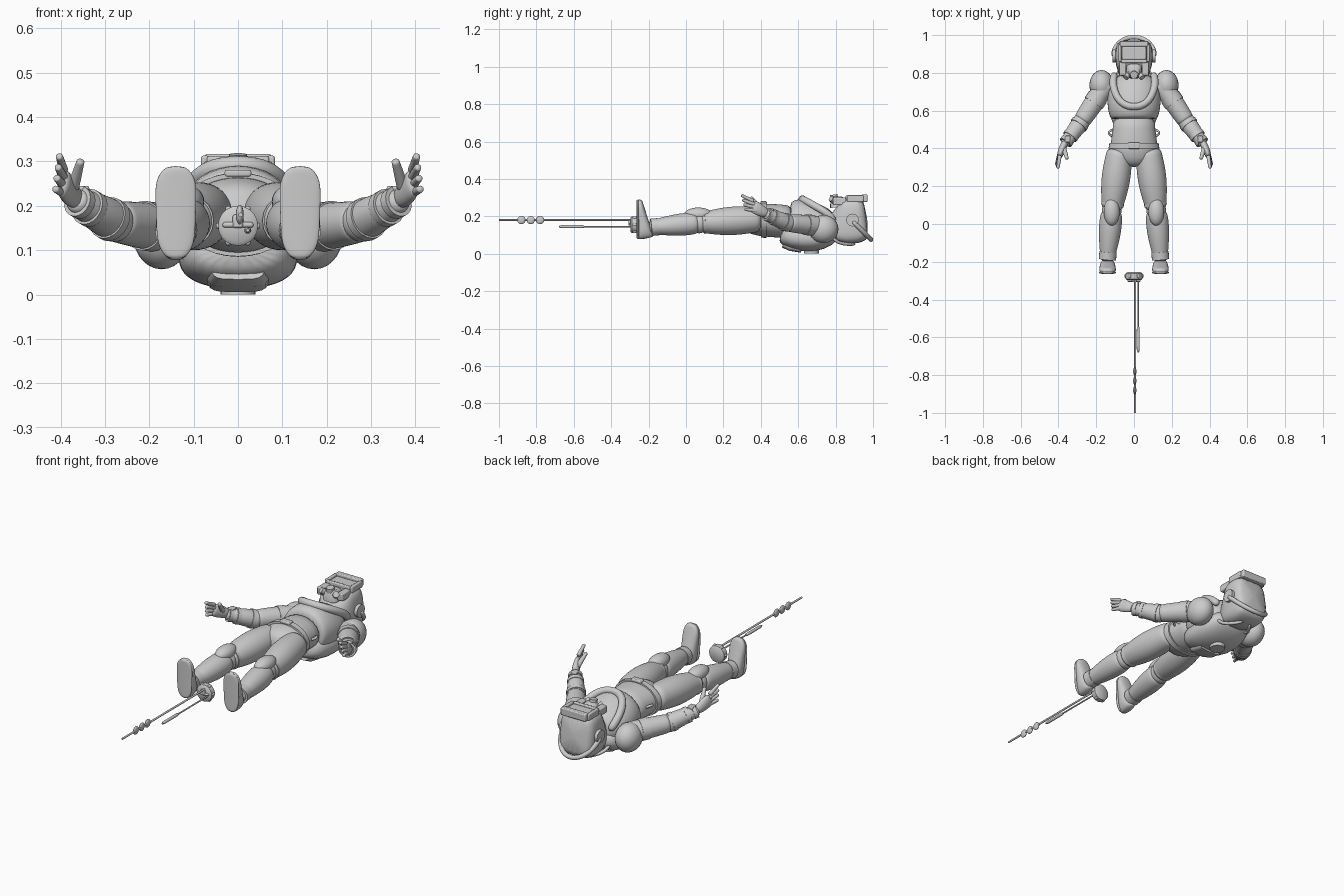
import bpy, bmesh, math
from mathutils import Vector

old = bpy.data.objects.get("Cube")
if old:
    bpy.data.objects.remove(old, do_unlink=True)

grey = bpy.data.materials.new("plain grey")
grey.use_nodes = True
grey.diffuse_color = (.6, .6, .6, 1)
grey.node_tree.nodes["Principled BSDF"].inputs["Base Color"].default_value = grey.diffuse_color


def finish(name, bm, smooth=False, mirror=False, bevel=False):
    """Turn a bmesh into a named, shaded object with its modifiers."""
    bmesh.ops.recalc_face_normals(bm, faces=bm.faces)
    mesh = bpy.data.meshes.new(name)
    bm.to_mesh(mesh)
    bm.free()
    mesh.materials.append(grey)
    mesh.shade_smooth()
    mesh.set_sharp_from_angle(angle=math.pi if smooth else math.pi / 4)
    obj = bpy.data.objects.new(name, mesh)
    bpy.context.collection.objects.link(obj)
    if mirror:
        obj.modifiers.new("mirror", "MIRROR")
    if bevel:
        modifier = obj.modifiers.new("bevel", "BEVEL")
        modifier.width, modifier.segments = .005, 2
    if smooth:
        modifier = obj.modifiers.new("smooth", "SUBSURF")
        modifier.levels = modifier.render_levels = 1


def loft(name, sections, mirror=False, power=2, smooth=True, sides=20):
    """Skin superellipse rings (centre, half width, half height) along a path."""
    bm = bmesh.new()
    centres = [Vector(section[0]) for section in sections]
    rings = []
    for i, (centre, width, height) in enumerate(sections):
        tangent = centres[min(i + 1, len(centres) - 1)] - centres[max(i - 1, 0)]
        tangent.normalize()
        reference = Vector((0, 1, 0)) if abs(tangent.z) > .85 else Vector((0, 0, 1))
        across = tangent.cross(reference).normalized()
        up = across.cross(tangent)
        ring = []
        for k in range(sides):
            angle = math.tau * k / sides
            c, s = math.cos(angle), math.sin(angle)
            u = math.copysign(abs(c) ** (2 / power), c) * width
            v = math.copysign(abs(s) ** (2 / power), s) * height
            ring.append(bm.verts.new(centres[i] + across * u + up * v))
        rings.append(ring)
    for first, second in zip(rings, rings[1:]):
        for k in range(sides):
            n = (k + 1) % sides
            bm.faces.new((first[k], first[n], second[n], second[k]))
    bm.faces.new(rings[0])
    bm.faces.new(rings[-1])
    finish(name, bm, smooth, mirror)


def body(name, rows, **options):
    """Centred loft along the body from rows (y, z, half width, half height)."""
    loft(name, [((0, y, z), width, height) for y, z, width, height in rows], **options)


def tube(name, points, radius, **options):
    loft(name, [(point, radius, radius) for point in points], **options)


def limb(name, start, end, start_radius, end_radius, bulge=0, skew=1):
    """Mirrored tapering limb whose muscle bulge peaks part way along."""
    sections = []
    for i in range(11):
        t = i / 10
        radius = start_radius + (end_radius - start_radius) * t + bulge * math.sin(math.pi * t ** skew)
        sections.append((start.lerp(end, t), radius, radius))
    loft(name, sections, mirror=True)


def band(name, start, end, position, radius, width=.04):
    """Mirrored cuff around a limb, placed by its fraction of the length."""
    middle = start.lerp(end, position)
    half = (end - start).normalized() * width / 2
    tube(name, [middle - half, middle + half], radius, mirror=True, smooth=False)


def box(name, centre, size, mirror=False):
    bm = bmesh.new()
    bmesh.ops.create_cube(bm, size=1)
    bmesh.ops.scale(bm, vec=size, verts=bm.verts)
    bmesh.ops.translate(bm, vec=centre, verts=bm.verts)
    finish(name, bm, mirror=mirror, bevel=True)


def ball(name, centre, radii, mirror=False):
    bm = bmesh.new()
    bmesh.ops.create_uvsphere(bm, u_segments=24, v_segments=14, radius=1)
    bmesh.ops.scale(bm, vec=radii, verts=bm.verts)
    bmesh.ops.translate(bm, vec=centre, verts=bm.verts)
    finish(name, bm, mirror=mirror)


# Joints of the left side
hip, knee, ankle = Vector((.075, .4, .185)), Vector((.118, .07, .165)), Vector((.142, -.2, .14))
shoulder, elbow, wrist = Vector((.14, .75, .145)), Vector((.28, .54, .165)), Vector((.37, .42, .215))

# Torso, jacket and back shell
body("abdomen", [(.3, .18, .05, .05), (.35, .18, .12, .08), (.42, .18, .13, .09),
                 (.5, .175, .11, .09), (.58, .17, .12, .09)])
body("jacket", [(.555, .175, .12, .1), (.56, .175, .126, .11), (.6, .17, .14, .13),
                (.67, .16, .145, .12), (.74, .155, .135, .1), (.8, .16, .085, .065)])
body("back_shell", [(.5, .11, .1, .05), (.56, .09, .13, .07), (.68, .08, .14, .078),
                    (.77, .1, .125, .06), (.81, .13, .08, .035)], power=2.4)
body("back_lower_panel", [(.53, .07, .06, .04), (.56, .055, .07, .04), (.62, .045, .07, .04)],
     power=4, smooth=False)
tube("back_disc", [(0, .67, .03), (0, .67, 0)], .04, smooth=False)

# Padded collar running down both sides of the neck to the chest
half_collar = [(.1, .8, .17), (.115, .76, .215), (.105, .7, .25), (.075, .645, .28), (.03, .62, .293)]
other_half = [(-x, y, z) for x, y, z in reversed(half_collar)]
tube("jacket_collar", half_collar + other_half, .02)

# Belt and hip fittings
body("belt", [(.4, .18, .135, .094), (.43, .18, .13, .095)], smooth=False, sides=32)
box("belt_buckle", (0, .415, .273), (.06, .034, .016))
tube("hip_loop", [(.1, .5, .18), (.13, .495, .2), (.14, .475, .2), (.1, .46, .18)], .007, mirror=True)

# Legs
limb("thigh", hip, knee, .065, .052, bulge=.018)
limb("calf", knee, ankle, .052, .035, bulge=.014, skew=.7)
ball("knee_joint", knee, (.052, .052, .056), mirror=True)
ball("knee_pad", (.118, .065, .21), (.042, .075, .037), mirror=True)
band("knee_strap", hip, knee, .86, .06)
band("ankle_cuff", knee, ankle, .88, .046)


def foot(name, heel_depth, toe_depth, width):
    """Mirrored foot standing on its heel, with its sole facing forward."""
    sections = []
    for i in range(13):
        t = i / 12
        rounding = max(1 - abs(2 * t - 1) ** 5, .2) ** .5
        depth = heel_depth + (toe_depth - heel_depth) * t
        sections.append(((.14, depth - .265, .08 + .21 * t), (width + .007 * t) * rounding, depth))
    loft(name, sections, mirror=True, power=2.4)


# Boots, toes pointing up
foot("boot", .048, .014, .04)
foot("sole", .008, .007, .042)

# Shoulders and arms
ball("shoulder_pad", (.172, .735, .132), (.064, .08, .075), mirror=True)
limb("upper_arm", shoulder, elbow, .052, .046, bulge=.004)
limb("forearm", elbow, wrist, .046, .024, bulge=.006)
ball("elbow_joint", elbow, (.046, .046, .046), mirror=True)
band("shoulder_cuff", shoulder, elbow, .45, .056)
band("elbow_cuff", elbow, wrist, .1, .049, width=.02)
band("forearm_cuff", elbow, wrist, .6, .042, width=.02)
band("wrist_cuff", elbow, wrist, .85, .036, width=.02)
box("wrist_unit", (.35, .45, .235), (.03, .035, .02), mirror=True)

# Hands
loft("palm", [((.36, .44, .21), .018, .02), ((.375, .41, .225), .02, .03),
              ((.39, .375, .245), .018, .036), ((.395, .35, .26), .012, .032)], mirror=True)
for i in range(4):
    knuckle = Vector((.393, .362 + .006 * i, .28 - .017 * i))
    limb(f"finger_{i + 1}", knuckle, knuckle + Vector((.01 + .003 * i, -.067, .033 - .008 * i)), .011, .008)
limb("thumb", Vector((.372, .4, .24)), Vector((.354, .345, .303)), .014, .009)

# Helmet
tube("neck", [(0, .76, .16), (0, .84, .17)], .06, smooth=False)
body("helmet", [(.765, .2, .05, .06), (.79, .18, .075, .1), (.83, .175, .096, .12), (.88, .175, .1, .125),
                (.93, .18, .1, .12), (.97, .185, .085, .105)], power=4)
box("brow_plate", (0, .955, .297), (.15, .03, .04))
box("goggle_lens", (0, .905, .29), (.13, .07, .03))
box("goggle_side", (.074, .905, .295), (.018, .09, .036), mirror=True)
box("goggle_lower_rim", (0, .862, .295), (.14, .018, .034))
box("cheek_guard", (.06, .82, .28), (.035, .07, .04), mirror=True)
loft("respirator", [((0, .815, .25), .045, .045), ((0, .81, .29), .04, .038), ((0, .81, .305), .026, .025)],
     power=3, smooth=False)
tube("respirator_filter", [(0, .795, .28), (0, .79, .316)], .02, smooth=False)
tube("side_filter", [(.025, .8, .275), (.045, .775, .295)], .016, mirror=True, smooth=False)
tube("ear_cup", [(.085, .89, .18), (.114, .89, .18)], .034, mirror=True, smooth=False)
sweep = [math.pi * i / 16 for i in range(17)]
tube("rear_hoop", [(.11 * math.cos(a), .89 + .1 * math.sin(a), .175 - .1 * math.sin(a)) for a in sweep], .012)
tube("neck_hose", [(.09, .77, .11), (.09, .79, .075), (.07, .83, .05), (.02, .91, .05)], .009, mirror=True)

# Round device with rods beyond the feet
body("device_drum", [(-.255, .155, .034, .034), (-.262, .155, .045, .045),
                     (-.29, .155, .045, .045), (-.297, .155, .036, .036)], smooth=False)
box("device_crossbar", (0, -.3, .157), (.07, .012, .012))
box("device_block", (0, -.3, .165), (.024, .016, .03))
for i in range(6):
    angle = math.tau * i / 6
    lug = (.043 * math.cos(angle), -.275, .155 + .043 * math.sin(angle))
    box(f"drum_lug_{i + 1}", lug, (.014, .022, .014))
tube("long_rod", [(.006, -.29, .18), (.006, -1, .18)], .005, smooth=False)
tube("short_rod", [(.022, -.29, .145), (.022, -.68, .145)], .004, smooth=False)
tube("short_rod_grip", [(.022, y, .145) for y in (-.54, -.57, -.65, -.68)], .008)
for i in range(3):
    ball(f"rod_bead_{i + 1}", (.004, -.78 - .05 * i, .18), (.009, .022, .022))
